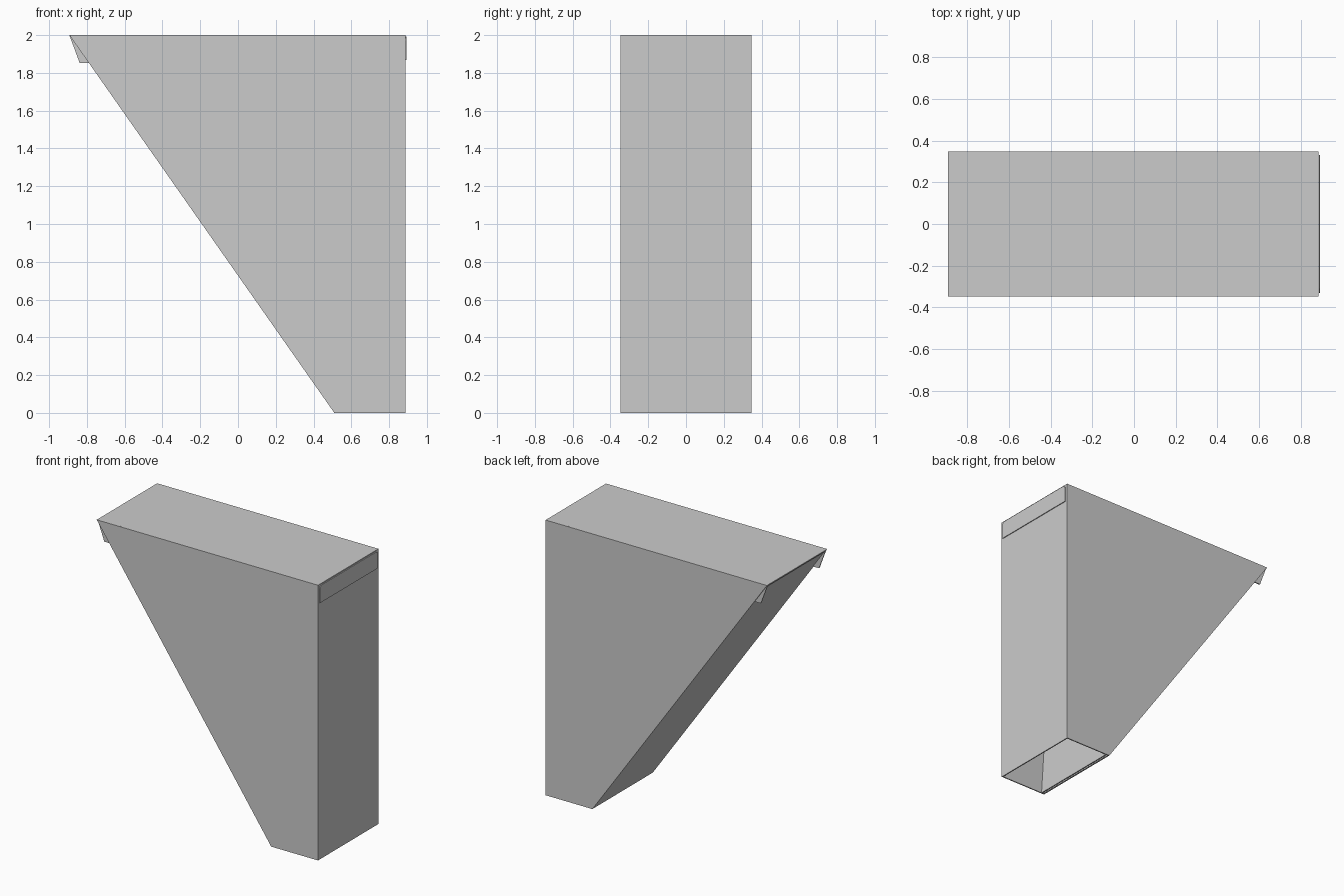
import bpy, bmesh
from mathutils import Vector

if "Cube" in bpy.data.objects:
    bpy.data.objects.remove(bpy.data.objects["Cube"])

T = 0.008              # sheet thickness
HW = 0.347             # half width in y
XL, XR = -0.893, 0.886
XB = 0.51              # front of the bottom opening


def mesh_object(name, verts, faces):
    me = bpy.data.meshes.new(name)
    me.from_pydata(verts, [], faces)
    bm = bmesh.new()
    bm.from_mesh(me)
    bmesh.ops.recalc_face_normals(bm, faces=bm.faces)
    bm.to_mesh(me)
    bm.free()
    ob = bpy.data.objects.new(name, me)
    bpy.context.collection.objects.link(ob)
    return ob


def plate(name, outline, offset):
    """Closed flat sheet: outline swept along the offset vector."""
    n = len(outline)
    a = [Vector(p) for p in outline]
    b = [p + Vector(offset) for p in a]
    sides = [(i, (i + 1) % n, n + (i + 1) % n, n + i) for i in range(n)]
    return mesh_object(name, a + b, [tuple(range(n)), tuple(range(n, 2 * n))] + sides)


def xz(points, y):
    return [(x, y, z) for x, z in points]


# Tapered side panels
side = [(XL, 2), (XB, 0), (XR, 0), (XR, 2)]
for s, label in ((-1, "front"), (1, "back")):
    plate(f"{label}_side_panel", xz(side, s * HW), (0, -s * T, 0))

# Upright end wall, sloping wall and inner divider span between the sides
w = HW - T
span = (0, 2 * w, 0)
plate("end_wall", xz([(XR - T, 0), (XR, 0), (XR, 1.992), (XR - T, 1.992)], -w), span)
plate("sloping_wall", xz([(XL, 2), (XB, 0), (XB + 0.01, 0), (XL + 0.016, 1.992)], -w), span)
plate("inner_divider", xz([(0.53, 0), (0.538, 0), (0.413, 1.992), (0.405, 1.992)], -w), span)

# Lid sheet with side flanges that poke out past the slope
plate("lid", xz([(XL, 1.992), (XR, 1.992), (XR, 2), (XL, 2)], -w), span)
flange = [(XL, 2), (-0.838, 1.852), (XR - T, 1.852), (XR - T, 1.992)]
for s, label in ((-1, "front"), (1, "back")):
    plate(f"{label}_lid_flange", xz(flange, s * (w - 0.001)), (0, -s * T, 0))

# Lip folded down over the end wall, with clipped upper corners
lip = [(-0.332, 1.867), (0.332, 1.867), (0.332, 1.972), (0.326, 1.985),
       (0.31, 1.992), (-0.31, 1.992), (-0.326, 1.985), (-0.332, 1.972)]
plate("lid_end_lip", [(XR + 0.001, y, z) for y, z in lip], (0.006, 0, 0))
